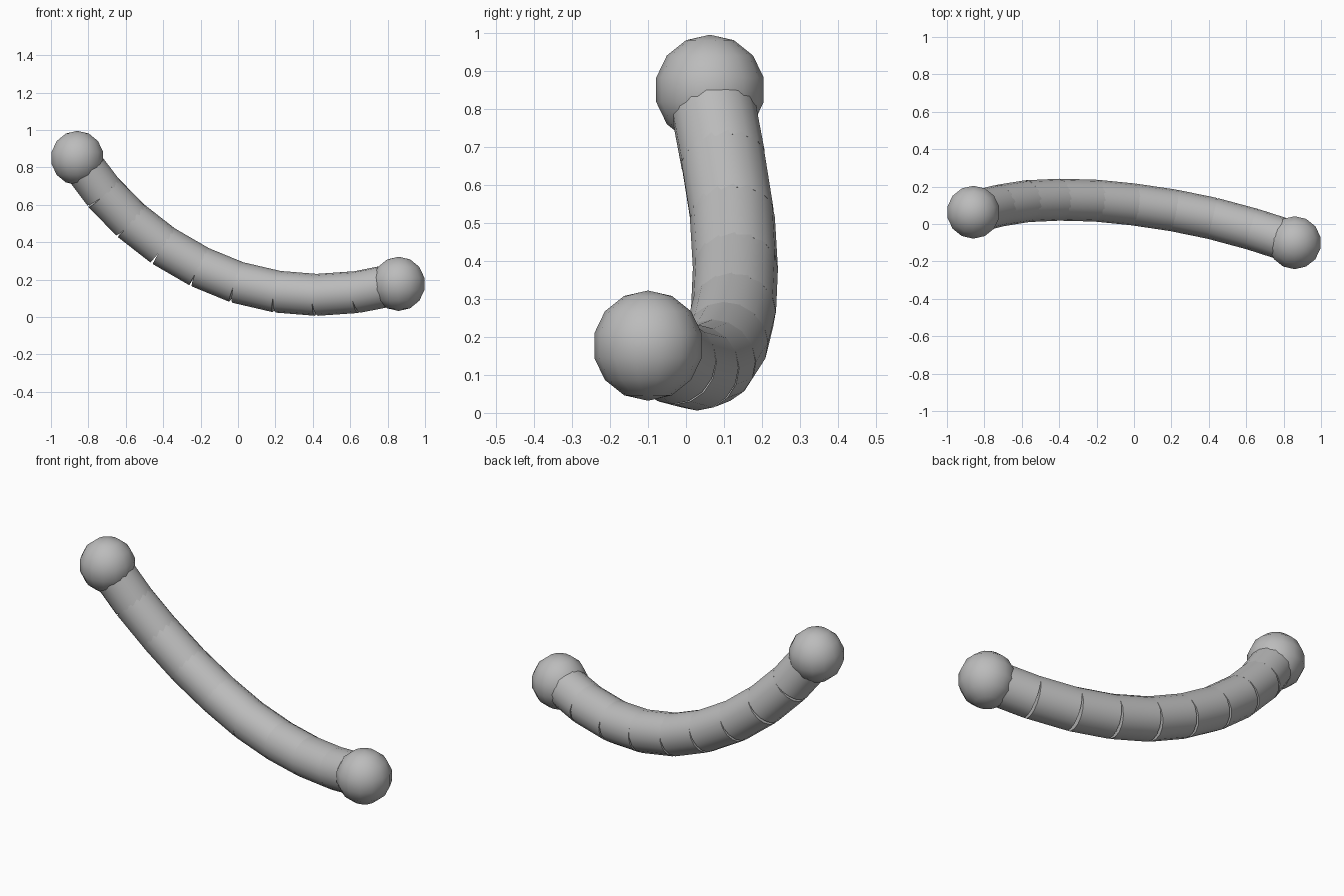
import bpy
import math
from mathutils import Vector

cube = bpy.data.objects.get("Cube")
if cube:
    bpy.data.objects.remove(cube, do_unlink=True)

# One plain grey for every part
grey = bpy.data.materials.new("plain_grey")
grey.use_nodes = True
colour = (0.5, 0.5, 0.5, 1)
grey.diffuse_color = colour
grey.node_tree.nodes["Principled BSDF"].inputs["Base Color"].default_value = colour

TUBE_RADIUS = 0.112
BALL_RADIUS = 0.145

# Joint centres along the sagging tube, from right end to left end
joints = [Vector(p) for p in (
    (-0.859, 0.063, 0.85), (-0.72, 0.098, 0.665), (-0.573, 0.122, 0.515),
    (-0.4, 0.13, 0.38), (-0.205, 0.125, 0.267), (-0.005, 0.105, 0.185),
    (0.21, 0.073, 0.135), (0.42, 0.03, 0.118), (0.635, -0.028, 0.133),
    (0.859, -0.1, 0.177))]


def finish(name):
    obj = bpy.context.object
    obj.name = name
    obj.data.materials.append(grey)
    bpy.ops.object.shade_smooth_by_angle(angle=math.radians(30))


# Straight capped cylinders joint to joint, leaving wedge gaps on the outer bend
for i, (a, b) in enumerate(zip(joints, joints[1:])):
    span = b - a
    bpy.ops.mesh.primitive_cylinder_add(
        vertices=16, radius=TUBE_RADIUS, depth=span.length,
        location=(a + b) / 2, rotation=span.to_track_quat('Z', 'Y').to_euler())
    finish(f"tube_segment_{i + 1}")

# End balls
for name, centre in (("right_end_ball", joints[0]), ("left_end_ball", joints[-1])):
    bpy.ops.mesh.primitive_uv_sphere_add(
        segments=14, ring_count=7, radius=BALL_RADIUS, location=centre)
    finish(name)
